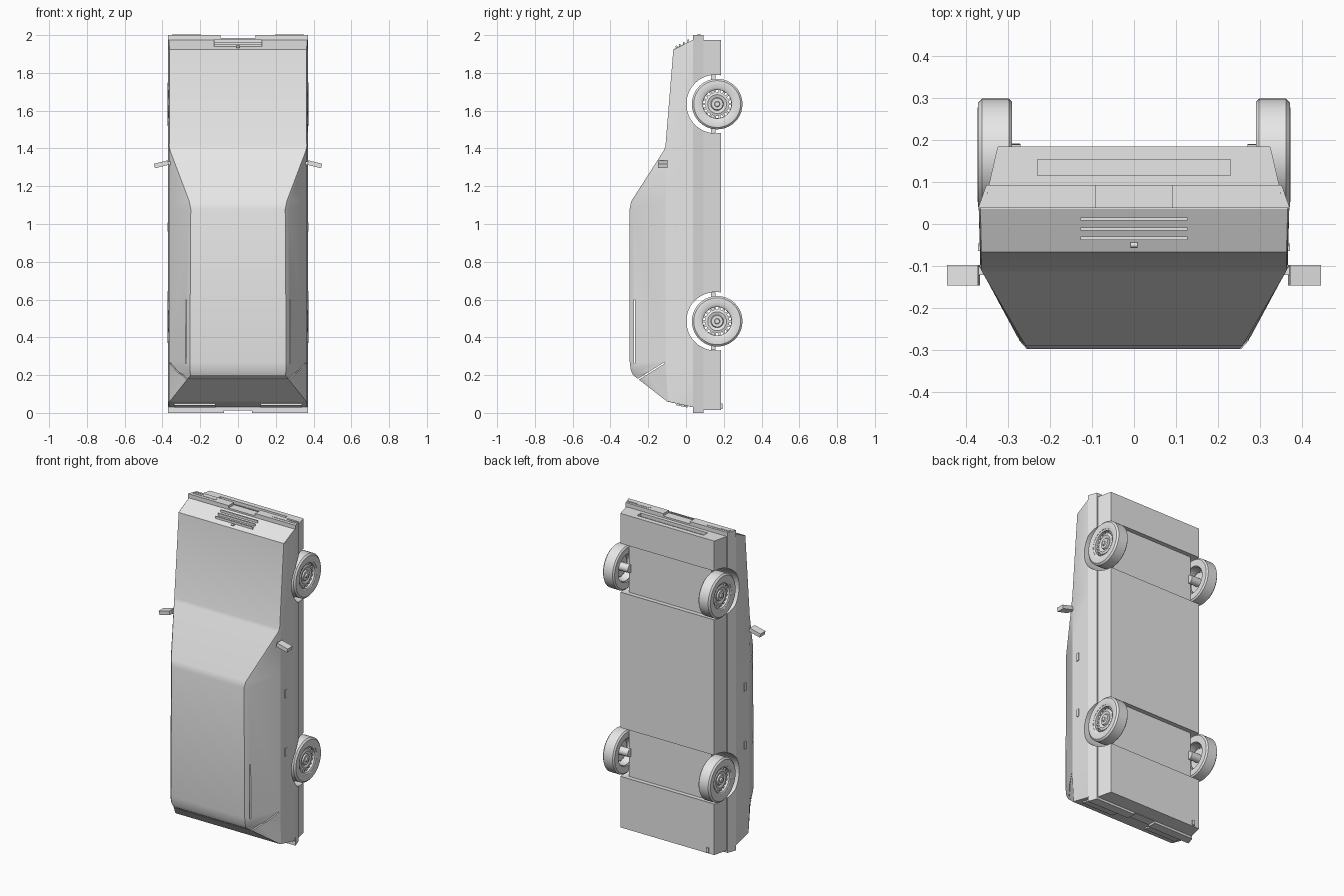
import bpy, bmesh, math
from mathutils import Vector, Matrix

if "Cube" in bpy.data.objects:
    bpy.data.objects.remove(bpy.data.objects["Cube"], do_unlink=True)

GREY = (0.8, 0.8, 0.8, 1)
paint = bpy.data.materials.new("plain_grey")
paint.use_nodes = True
paint.diffuse_color = GREY
paint.node_tree.nodes["Principled BSDF"].inputs["Base Color"].default_value = GREY


def finish(name, bm, smooth=None):
    bmesh.ops.remove_doubles(bm, verts=bm.verts, dist=0.0005)
    bmesh.ops.recalc_face_normals(bm, faces=bm.faces)
    mesh = bpy.data.meshes.new(name)
    bm.to_mesh(mesh)
    bm.free()
    mesh.materials.append(paint)
    ob = bpy.data.objects.new(name, mesh)
    bpy.context.collection.objects.link(ob)
    if smooth:
        bpy.ops.object.select_all(action="DESELECT")
        ob.select_set(True)
        bpy.context.view_layer.objects.active = ob
        bpy.ops.object.shade_smooth_by_angle(angle=math.radians(smooth))
    return ob


def loft(name, rings, smooth=None):
    """Skin a list of closed rings and cap both ends."""
    bm = bmesh.new()
    loops = [[bm.verts.new(p) for p in ring] for ring in rings]
    n = len(loops[0])
    for a, b in zip(loops, loops[1:]):
        for i in range(n):
            j = (i + 1) % n
            bm.faces.new((a[i], a[j], b[j], b[i]))
    bm.faces.new(loops[0])
    bm.faces.new(loops[-1])
    return finish(name, bm, smooth)


def mirrored(half, z):
    return [(x, y, z) for x, y in half] + [(-x, y, z) for x, y in reversed(half)]


def box(name, x, y, z, tilt=0, axis="X"):
    """Box from three (low, high) ranges, optionally turned about its centre."""
    bm = bmesh.new()
    centre = Vector([sum(r) / 2 for r in (x, y, z)])
    size = [r[1] - r[0] for r in (x, y, z)]
    turn = Matrix.Rotation(math.radians(tilt), 4, axis)
    bmesh.ops.create_cube(bm, size=1, matrix=Matrix.Translation(centre) @ turn @ Matrix.Diagonal((*size, 1)))
    return finish(name, bm)


def lathe(name, profile, y, z, steps=40, smooth=35):
    """Turn a closed (x, radius) profile about an axis along x."""
    bm = bmesh.new()
    loops = []
    for k in range(steps):
        a = 2 * math.pi * k / steps
        loops.append([bm.verts.new((x, y + r * math.cos(a), z + r * math.sin(a))) for x, r in profile])
    n = len(profile)
    for k in range(steps):
        a, b = loops[k], loops[(k + 1) % steps]
        for i in range(n):
            j = (i + 1) % n
            bm.faces.new((a[i], a[j], b[j], b[i]))
    return finish(name, bm, smooth)


def cut(ob, cutters):
    for c in cutters:
        mod = ob.modifiers.new("cut", "BOOLEAN")
        mod.operation = "DIFFERENCE"
        mod.solver = "EXACT"
        mod.object = c
    bpy.context.view_layer.update()
    result = bpy.data.meshes.new_from_object(ob.evaluated_get(bpy.context.evaluated_depsgraph_get()))
    ob.modifiers.clear()
    ob.data = result


# Upper body: stations of length, roof height, roof half width, belt height, edge round
STATIONS = [
    (0.03, 0.036, 0.366, 0.037, 0),
    (0.06, -0.10, 0.362, -0.095, 0),
    (0.20, -0.28, 0.25, -0.105, 0.7),
    (0.225, -0.292, 0.255, -0.105, 1),
    (0.27, -0.298, 0.255, -0.105, 1),
    (1.08, -0.298, 0.25, -0.105, 1),
    (1.12, -0.29, 0.258, -0.105, 0.8),
    (1.39, -0.117, 0.36, -0.105, 0),
    (1.41, -0.109, 0.364, -0.104, 0),
    (1.925, -0.067, 0.363, -0.062, 0),
    (1.975, 0.036, 0.366, 0.037, 0),
]
rings = []
for z, roof, half, belt, k in STATIONS:
    rings.append(mirrored([(half, roof), (half + 0.018 * k, roof + 0.02 * k), (0.366, belt), (0.37, 0.04)], z))
upper_body = loft("upper_body", rings, 25)

# Bumper band and lower body
band = [(0.371, 0.038), (0.352, 0.093)]
bumper_band = loft("bumper_band", [mirrored(band, z) for z in (0.012, 1.985)])
skirt = [(0.346, 0.092), (0.327, 0.175), (0.324, 0.185)]
lower_body = loft("lower_body", [mirrored(skirt, z) for z in (0.014, 1.975)])

# Wheel arches, rear pillar gaps and front air intake
AXLES = (0.485, 1.635)
arches = []
for z in AXLES:
    bm = bmesh.new()
    bmesh.ops.create_cone(bm, cap_ends=True, segments=48, radius1=0.155, radius2=0.155, depth=1,
                          matrix=Matrix.Translation((0, 0.157, z)) @ Matrix.Rotation(math.pi / 2, 4, "Y"))
    arches.append(finish("arch_cutter", bm))
gaps = [box("gap_cutter", (-0.5, 0.5), (-0.276, -0.269), (0.262, 0.60)),
        box("gap_cutter", (-0.5, 0.5), (-0.285, -0.10), (0.212, 0.219), 32)]
intake = box("intake_cutter", (-0.23, 0.23), (0.116, 0.154), (1.955, 2.1))
cut(upper_body, arches + gaps)
cut(bumper_band, arches)
cut(lower_body, arches + [intake])
for c in arches + gaps + [intake]:
    bpy.data.objects.remove(c, do_unlink=True)

# Floor panels and axles between the wheels
for z in AXLES:
    box("floor_panel", (-0.285, 0.285), (0.132, 0.156), (z - 0.153, z + 0.153))

# Grille slats and small round badge on the sloping nose
for y in (0.012, -0.012, -0.034):
    z = 1.928 + (y + 0.067) * 0.49
    box("grille_slat", (-0.128, 0.128), (y - 0.004, y + 0.004), (z - 0.01, z + 0.009))
lathe("nose_badge", [(-0.008, 0.0), (-0.008, 0.006), (0.008, 0.006), (0.008, 0.0)], -0.05, 1.938, 16)

# Parts on both sides
for s in (1, -1):
    def span(a, b):
        return tuple(sorted((s * a, s * b)))

    side = "left" if s > 0 else "right"
    # Front and rear bumper pads that leave a gap in the middle
    for end, z0, z1, inner in (("front", 1.98, 2.0, 0.092), ("rear", 0.0, 0.02, 0.075)):
        pad = [(s * inner, 0.038), (s * 0.371, 0.038), (s * 0.352, 0.093), (s * inner, 0.093)]
        loft(f"{end}_bumper_{side}", [[(x, y, z) for x, y in pad] for z in (z0, z1)])
    box(f"indicator_{side}", span(0.197, 0.35), (0.057, 0.079), (1.995, 2.002))
    box(f"headlamp_slit_{side}", span(0.29, 0.35), (0.071, 0.076), (1.998, 2.004))
    box(f"tail_lamp_{side}", span(0.12, 0.34), (-0.05, 0.01), (0.034, 0.044), -12)
    # Door handles
    for z in (0.62, 0.985):
        box(f"door_handle_{side}", span(0.36, 0.372), (-0.064, -0.046), (z - 0.024, z + 0.024))
    # Door mirror
    box(f"mirror_stalk_{side}", span(0.34, 0.378), (-0.122, -0.102), (1.312, 1.33))
    box(f"mirror_{side}", span(0.368, 0.444), (-0.147, -0.098), (1.304, 1.328), 14 * s, "Y")

    # Wheels: tyre, rim ring, spokes and hub
    for z in AXLES:
        y = 0.165

        def turned(name, profile):
            lathe(name, [(s * x, r) for x, r in profile], y, z)

        turned("tyre", [(0.292, 0.086), (0.290, 0.125), (0.298, 0.134), (0.362, 0.134),
                        (0.371, 0.124), (0.373, 0.105), (0.368, 0.086)])
        turned("rim_ring", [(0.300, 0.087), (0.300, 0.082), (0.345, 0.075), (0.362, 0.076), (0.367, 0.087)])
        turned("rim_disc", [(0.335, 0.0), (0.335, 0.063), (0.352, 0.063), (0.356, 0.05),
                            (0.350, 0.034), (0.358, 0.03), (0.358, 0.0)])
        turned("hub_cap", [(0.355, 0.0), (0.355, 0.016), (0.366, 0.012), (0.366, 0.0)])
        turned("axle_stub", [(0.27, 0.0), (0.27, 0.025), (0.34, 0.025), (0.34, 0.0)])
        bm = bmesh.new()
        for k in range(18):
            turn = Matrix.Translation((s * 0.347, y, z)) @ Matrix.Rotation(k * math.pi / 9, 4, "X")
            place = turn @ Matrix.Translation((0, 0.07, 0)) @ Matrix.Diagonal((0.008, 0.02, 0.011, 1))
            bmesh.ops.create_cube(bm, size=1, matrix=place)
        finish("rim_spokes", bm)

# Exhaust tip
box("exhaust_tip", (-0.29, -0.272), (0.176, 0.192), (0.02, 0.05))
